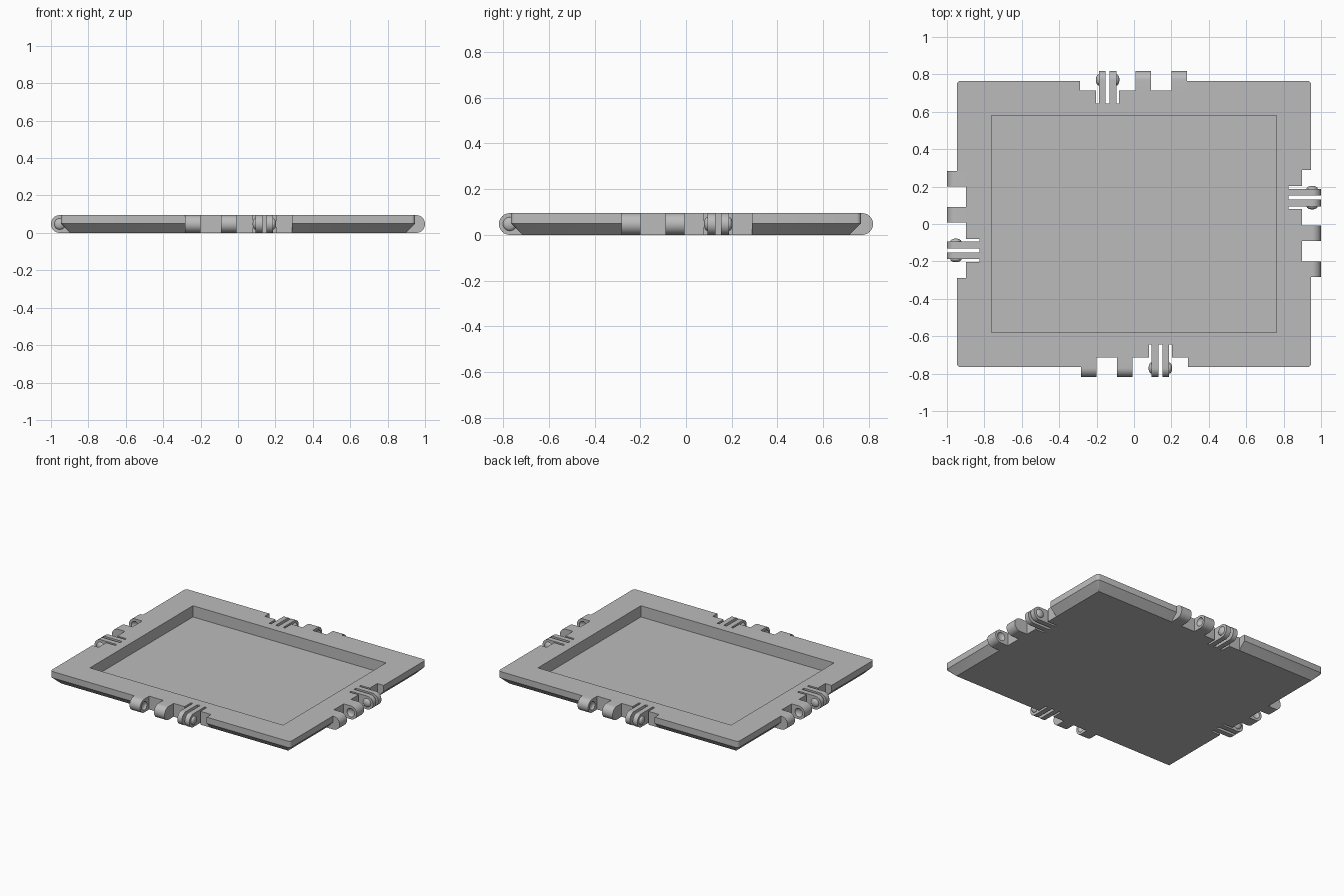
import bpy, bmesh, math
from mathutils import Matrix, Vector

cube = bpy.data.objects.get("Cube")
if cube:
    bpy.data.objects.remove(cube)

HALF_X, HALF_Y, TOP = 0.947, 0.765, 0.095
BEVEL, REACH = 0.05, 0.053
R = TOP / 2
PIN_R, PIN_H = 0.03, 0.016
LUGS = [(-0.283, -0.2, 1), (-0.09, -0.007, -1)]     # start, end, dimpled side
PRONGS = [(0.094, 0.13, -1), (0.152, 0.188, 1)]     # start, end, pin side
SLOTS = [(0.079, 0.094), (0.13, 0.152), (0.188, 0.204)]

grey = bpy.data.materials.new("grey plastic")
grey.use_nodes = True
grey.diffuse_color = (0.5, 0.5, 0.5, 1)
grey.node_tree.nodes["Principled BSDF"].inputs["Base Color"].default_value = (0.5, 0.5, 0.5, 1)


def make(name, bm):
    bmesh.ops.recalc_face_normals(bm, faces=bm.faces[:])
    mesh = bpy.data.meshes.new(name)
    bm.to_mesh(mesh)
    bm.free()
    mesh.materials.append(grey)
    ob = bpy.data.objects.new(name, mesh)
    bpy.context.collection.objects.link(ob)
    return ob


def add_box(bm, lo, hi, turn=Matrix()):
    lo, hi = Vector(lo), Vector(hi)
    m = turn @ Matrix.Translation((lo + hi) / 2) @ Matrix.Diagonal((*(hi - lo), 1))
    bmesh.ops.create_cube(bm, size=1, matrix=m)


def add_pin(bm, u, y, turn):
    # Flattened ball lying across the hinge axis
    m = (turn @ Matrix.Translation((u, y, R)) @ Matrix.Diagonal((PIN_H, PIN_R, PIN_R, 1))
         @ Matrix.Rotation(math.pi / 2, 4, 'Y'))
    bmesh.ops.create_uvsphere(bm, u_segments=24, v_segments=12, radius=1, matrix=m)


def add_finger(bm, u0, u1, d, turn):
    # Rounded hinge finger, extruded along the edge
    cy = -(d + REACH - R)
    arc = [math.radians(90 + 180 * i / 20) for i in range(21)]
    profile = [(cy + R * math.cos(a), R + R * math.sin(a)) for a in arc]
    profile += [(BEVEL - d, 0), (BEVEL - d, TOP)]
    ends = [[bm.verts.new(turn @ Vector((u, y, z))) for y, z in profile] for u in (u0, u1)]
    for loop in ends:
        bm.faces.new(loop)
    n = len(profile)
    for i in range(n):
        j = (i + 1) % n
        bm.faces.new((ends[0][i], ends[0][j], ends[1][j], ends[1][i]))


def cut(ob, cutter):
    mod = ob.modifiers.new("cut", 'BOOLEAN')
    mod.object, mod.operation, mod.solver = cutter, 'DIFFERENCE', 'EXACT'
    mod.use_self = True
    bpy.context.view_layer.update()
    mesh = bpy.data.meshes.new_from_object(ob.evaluated_get(bpy.context.evaluated_depsgraph_get()))
    ob.modifiers.clear()
    ob.data = mesh
    bpy.data.objects.remove(cutter)


def smooth(ob):
    bpy.ops.object.select_all(action='DESELECT')
    ob.select_set(True)
    bpy.context.view_layer.objects.active = ob
    bpy.ops.object.shade_smooth_by_angle(angle=math.radians(30))


def outline(inset, z, radius):
    # Rectangle with small rounded corners
    pts = []
    for k, (sx, sy) in enumerate([(1, 1), (-1, 1), (-1, -1), (1, -1)]):
        for i in range(5):
            a = math.pi / 2 * (k + i / 4)
            pts.append((sx * (HALF_X - inset - radius) + radius * math.cos(a),
                        sy * (HALF_Y - inset - radius) + radius * math.sin(a), z))
    return pts


# Tray body with a bevelled underside
bm = bmesh.new()
loops = [[bm.verts.new(p) for p in outline(*args)]
         for args in ((0, TOP, 0.02), (0, BEVEL, 0.02), (BEVEL, 0, 0.001))]
bm.faces.new(loops[0])
bm.faces.new(loops[2])
for a, b in zip(loops, loops[1:]):
    for i in range(len(a)):
        j = (i + 1) % len(a)
        bm.faces.new((a[i], a[j], b[j], b[i]))
tray = make("tray_body", bm)

# Recess, edge notches and hinge slots
sides = [("front", HALF_Y, 0), ("right", HALF_X, 90), ("back", HALF_Y, 180), ("left", HALF_X, 270)]
bm = bmesh.new()
add_box(bm, (-0.762, -0.58, 0.015), (0.762, 0.58, 0.2))
for _, d, angle in sides:
    turn = Matrix.Rotation(math.radians(angle), 4, 'Z')
    add_box(bm, (-0.283, -d - 0.1, -0.1), (0.289, BEVEL - d, 0.2), turn)
    for u0, u1 in SLOTS:
        add_box(bm, (u0, -d, -0.05), (u1, 0.122 - d, 0.15), turn)
cut(tray, make("tray_cutter", bm))
smooth(tray)

# Hinge lugs with dimples, and prongs with snap pins, on every edge
for side, d, angle in sides:
    turn = Matrix.Rotation(math.radians(angle), 4, 'Z')
    axis_y = -(d + REACH - R)
    lugs, dimples, prongs = bmesh.new(), bmesh.new(), bmesh.new()
    for u0, u1, face in LUGS:
        add_finger(lugs, u0, u1, d, turn)
        add_pin(dimples, u1 if face > 0 else u0, axis_y, turn)
    for u0, u1, face in PRONGS:
        add_finger(prongs, u0, u1, d, turn)
        add_pin(prongs, u1 if face > 0 else u0, axis_y, turn)
    lug_ob = make(side + "_hinge_lugs", lugs)
    cut(lug_ob, make("dimple_cutter", dimples))
    smooth(lug_ob)
    smooth(make(side + "_hinge_prongs", prongs))
